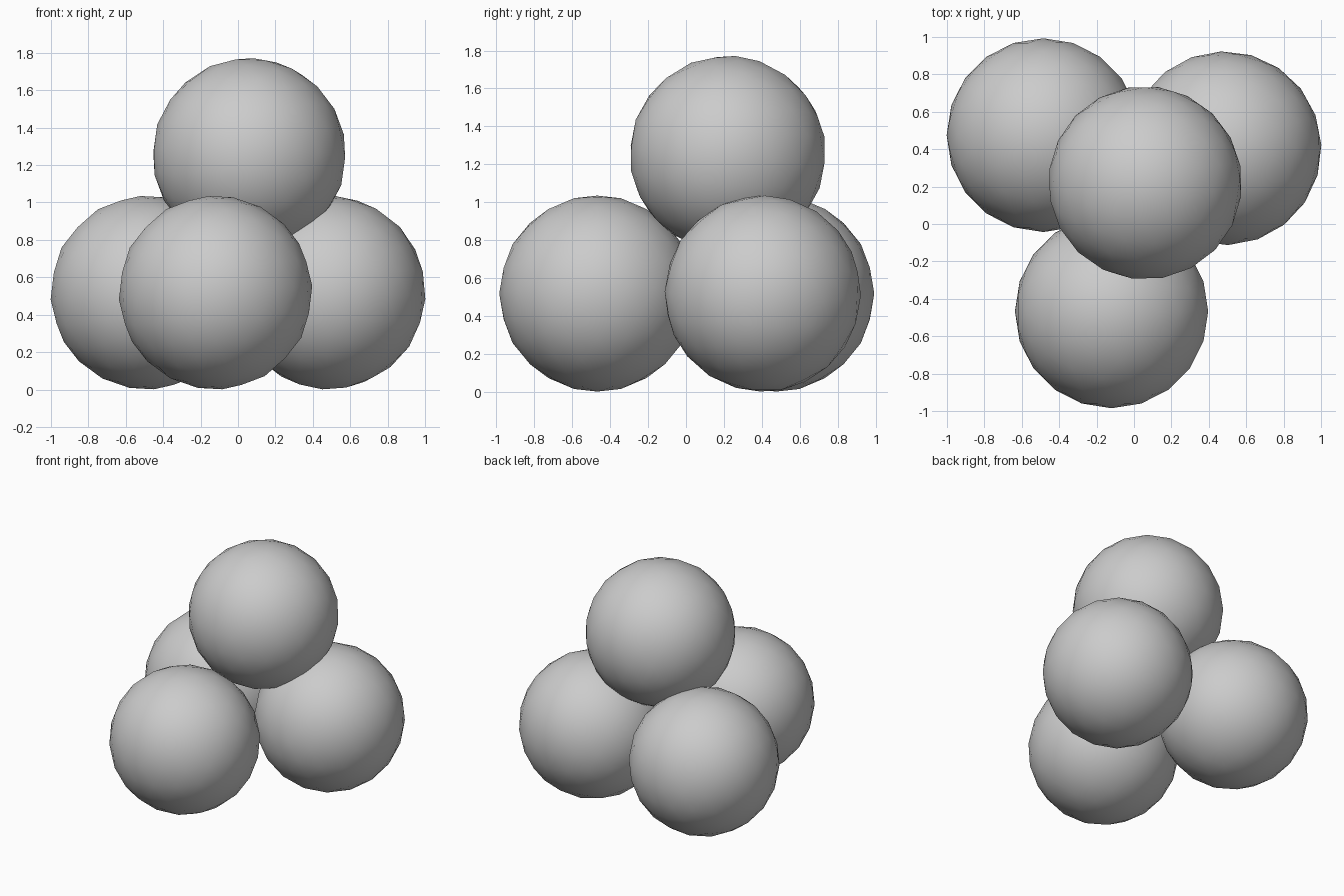
import bpy
from math import radians

if "Cube" in bpy.data.objects:
    bpy.data.objects.remove(bpy.data.objects["Cube"])

RADIUS = 0.518


def ball(name, location, tilt):
    """Smooth-shaded, lightly faceted ball."""
    bpy.ops.mesh.primitive_ico_sphere_add(
        subdivisions=3, radius=RADIUS, location=location,
        rotation=[radians(a) for a in tilt])
    obj = bpy.context.object
    obj.name = name
    bpy.ops.object.shade_smooth()
    return obj


# Three balls on the ground, one resting on top
ball("front_ball", (-0.12, -0.467, 0.518), (0, -4, 0))
ball("back_left_ball", (-0.485, 0.475, 0.518), (0, -4, 0))
ball("back_right_ball", (0.485, 0.405, 0.518), (0, 4, 20))
ball("top_ball", (0.06, 0.22, 1.255), (-4, 3, 10))
